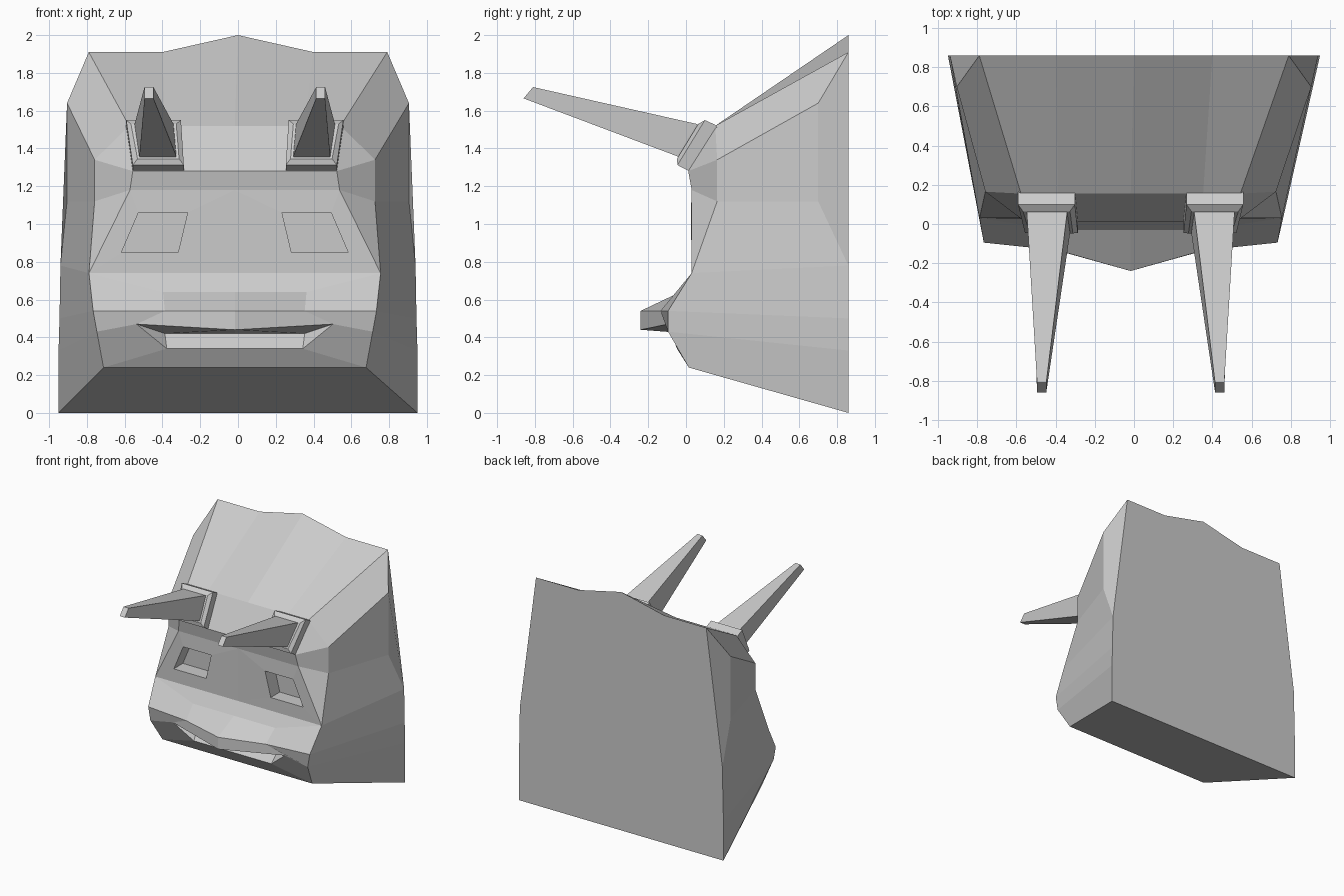
import bpy, bmesh

if "Cube" in bpy.data.objects:
    bpy.data.objects.remove(bpy.data.objects["Cube"])

SHIFT = -0.017  # the face sits slightly off the centre of the back


def make_object(name, face_list, sides=(1, -1)):
    """Build faces from coordinate tuples, once per mirrored side."""
    bm = bmesh.new()
    for s in sides:
        for face in face_list:
            bm.faces.new([bm.verts.new((s * x + (SHIFT if y < 0.3 else 0), y, z))
                          for x, y, z in face])
    bmesh.ops.remove_doubles(bm, verts=bm.verts[:], dist=0.0005)
    bmesh.ops.recalc_face_normals(bm, faces=bm.faces[:])
    me = bpy.data.meshes.new(name)
    bm.to_mesh(me)
    bm.free()
    ob = bpy.data.objects.new(name, me)
    bpy.context.collection.objects.link(ob)
    return ob


def mid(p):
    """The same point moved to the centre line."""
    return (0, p[1], p[2])


def loft(rings):
    """Closed skin through a stack of four-point rings."""
    faces = [rings[0], rings[-1]]
    for a, b in zip(rings, rings[1:]):
        faces += [[a[i], a[(i + 1) % 4], b[(i + 1) % 4], b[i]] for i in range(4)]
    return faces


# Head: half profile points, chin to forehead
chin, jaw, muzzle = (.695, .015, .24), (.73, -.095, .43), (.75, -.095, .54)
cheek, temple = (.772, .03, .74), (.555, .03, 1.18)
brow, crown = (.54, .012, 1.28), (.56, .155, 1.52)
crown_in = (.37, .155, 1.52)
side_hi, side_lo = (.742, .165, 1.34), (.742, .165, 1.12)
# Back rim
top_in, top_mid, top_out = (.4, .86, 1.91), (0, .86, 2.0), (.79, .86, 1.91)
rim_hi, rim_lo = (.905, .70, 1.64), (.905, .70, 1.12)
back_a, back_b, back_c = (.94, .86, .78), (.945, .86, .5), (.95, .86, .33)
base = (.95, .86, 0)
# Mouth
lip_root, lip = (.38, -.03, .64), (.37, -.135, .54)
lip_c, lip_low_c = (0, -.24, .54), (0, -.24, .44)
corner, inner, lower = (.52, -.095, .47), (.37, .02, .42), (.36, -.048, .34)
# Eye socket, front and back outlines
eye = [(.30, .03, .85), (.60, .03, .85), (.51, .026, 1.06), (.25, .026, 1.06)]
socket = [(x, y + .12, z) for x, y, z in eye]
panel = [mid(cheek), cheek, temple, mid(temple)]

head = [
    # forehead, brow and temples
    [mid(crown), crown_in, top_in, top_mid],
    [crown_in, crown, top_out, top_in],
    [crown, side_hi, rim_hi, top_out],
    [mid(brow), brow, crown, crown_in, mid(crown)],
    [mid(temple), temple, brow, mid(brow)],
    [brow, side_hi, crown],
    [temple, side_lo, side_hi, brow],
    [cheek, side_lo, temple],
    # sides
    [side_hi, side_lo, rim_lo, rim_hi],
    [rim_hi, rim_lo, back_a, top_out],
    [side_lo, cheek, back_a, rim_lo],
    [cheek, muzzle, back_b, back_a],
    [muzzle, jaw, back_c, back_b],
    [jaw, chin, base, back_c],
    # muzzle and open mouth
    [mid(cheek), cheek, lip_root, mid(lip_root)],
    [cheek, muzzle, lip, lip_root],
    [mid(lip_root), lip_root, lip, lip_c],
    [lip_c, lip, corner, lip_low_c],
    [lip, muzzle, jaw, corner],
    [lip_low_c, corner, inner, mid(inner)],
    [corner, lower, inner],
    [mid(inner), inner, lower, mid(lower)],
    [corner, jaw, chin, lower],
    [mid(lower), lower, chin, mid(chin)],
    # underside and back
    [mid(chin), chin, base, mid(base)],
    [top_mid, top_in, top_out, back_a, back_b, back_c, base, mid(base)],
    socket,
]
# eye surround and socket walls
for i in range(4):
    j = (i + 1) % 4
    head.append([panel[i], panel[j], eye[j], eye[i]])
    head.append([eye[i], eye[j], socket[j], socket[i]])
make_object("head", head)


def ring(xb, xt, bottom, top):
    """Four-point ring: lower x range, upper x range, (y, z) of each edge."""
    return [(xb[0], *bottom), (xb[1], *bottom), (xt[1], *top), (xt[0], *top)]


# Horn mounts: thick bevelled plates on the brow
mount = loft([
    ring((.27, .54), (.285, .575), (.04, 1.28), (.165, 1.51)),
    ring((.27, .54), (.285, .575), (.01, 1.283), (.155, 1.525)),
    ring((.27, .54), (.285, .575), (-.045, 1.312), (.10, 1.55)),
    ring((.295, .515), (.31, .55), (-.048, 1.345), (.065, 1.53)),
])
# Horns: tapered four-sided spikes
horn = loft([
    ring((.31, .505), (.325, .53), (-.03, 1.35), (.08, 1.515)),
    ring((.31, .505), (.325, .53), (-.05, 1.36), (.055, 1.53)),
    ring((.431, .478), (.431, .478), (-.86, 1.665), (-.81, 1.725)),
])
for side, label in ((1, "right"), (-1, "left")):
    make_object("horn_mount_" + label, mount, (side,))
    make_object("horn_" + label, horn, (side,))
